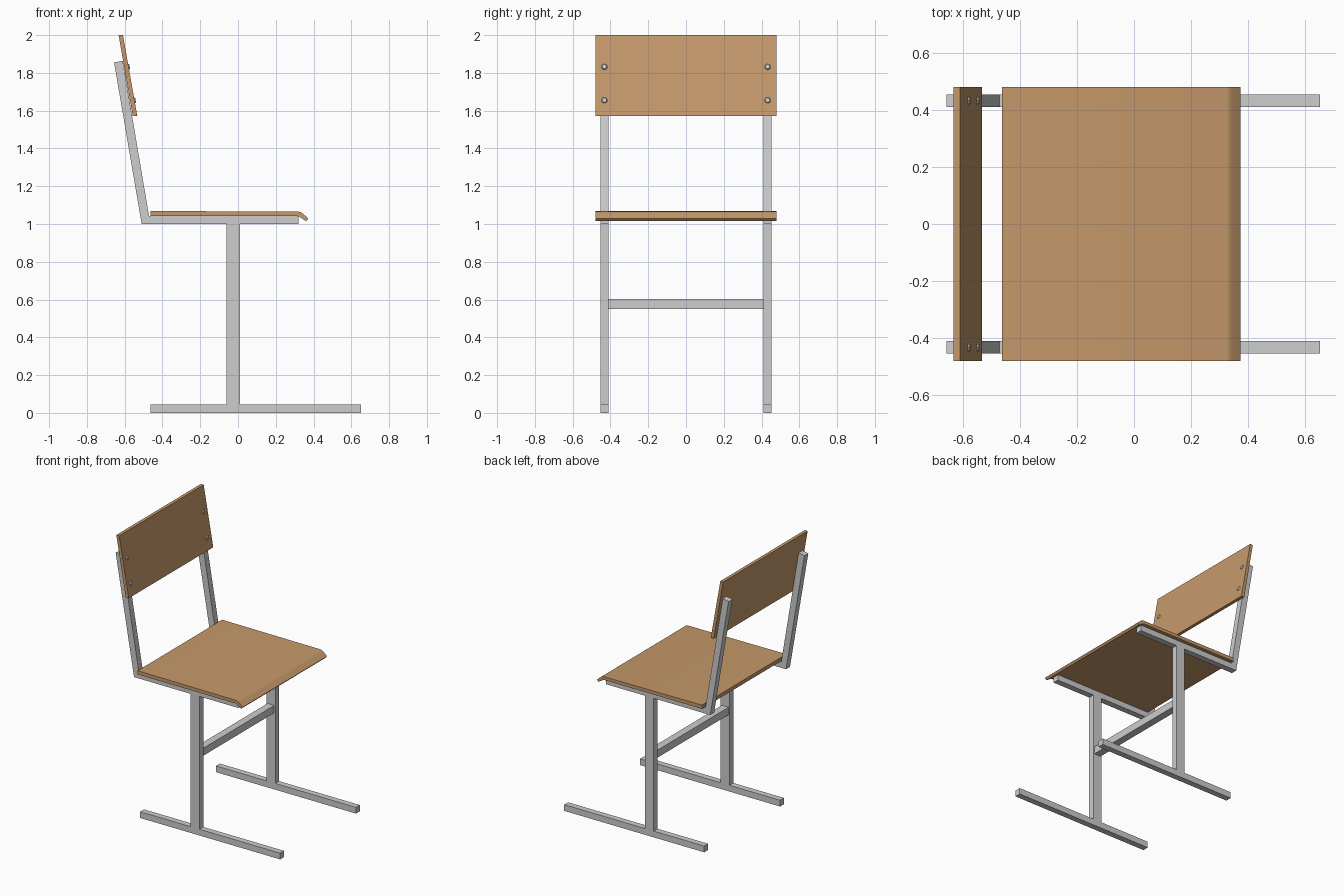
import bpy, bmesh, math
from mathutils import Vector, Matrix

if "Cube" in bpy.data.objects:
    bpy.data.objects.remove(bpy.data.objects["Cube"])


def material(name, rgb):
    m = bpy.data.materials.new(name)
    m.diffuse_color = (*rgb, 1)
    m.use_nodes = True
    m.node_tree.nodes["Principled BSDF"].inputs["Base Color"].default_value = m.diffuse_color
    return m


WOOD = material("light_wood", (0.56, 0.32, 0.145))
METAL = material("grey_metal", (0.61, 0.61, 0.61))


def finish(name, bm, mat, mirror=False):
    bmesh.ops.recalc_face_normals(bm, faces=bm.faces)
    me = bpy.data.meshes.new(name)
    bm.to_mesh(me)
    bm.free()
    me.materials.append(mat)
    ob = bpy.data.objects.new(name, me)
    bpy.context.collection.objects.link(ob)
    if mirror:
        mod = ob.modifiers.new("mirror", 'MIRROR')
        mod.use_axis = (False, True, False)
    return ob


def extrude_profile(name, pts, y0, y1, mat, mirror=False):
    """Extrude an x-z outline from y0 to y1."""
    bm = bmesh.new()
    face = bm.faces.new([bm.verts.new((x, y0, z)) for x, z in pts])
    ext = bmesh.ops.extrude_face_region(bm, geom=[face])
    verts = [v for v in ext["geom"] if isinstance(v, bmesh.types.BMVert)]
    bmesh.ops.translate(bm, verts=verts, vec=(0, y1 - y0, 0))
    return finish(name, bm, mat, mirror)


def rect(x0, x1, z0, z1):
    return [(x0, z0), (x1, z0), (x1, z1), (x0, z1)]


# Tubular frame, mirrored left and right
Y0, Y1 = 0.409, 0.453
extrude_profile("foot_rail", rect(-0.462, 0.652, 0, 0.045), Y0, Y1, METAL, True)
extrude_profile("leg", rect(-0.06, 0.01, 0.045, 1.0), Y0, Y1, METAL, True)
extrude_profile("seat_rail_and_back_post",
                [(-0.51, 1.0), (0.32, 1.0), (0.32, 1.042), (-0.471, 1.042),
                 (-0.61, 1.864), (-0.656, 1.855)], Y0, Y1, METAL, True)
extrude_profile("crossbar", rect(-0.052, 0.002, 0.55, 0.604), -Y0, Y0, METAL)

# Seat with a rounded, turned-down front lip
seat = extrude_profile("seat",
                       [(-0.463, 1.042), (0.312, 1.042), (0.326, 1.038), (0.36, 1.015),
                        (0.373, 1.029), (0.342, 1.056), (0.334, 1.062), (0.322, 1.065),
                        (-0.463, 1.069)], -0.48, 0.48, WOOD)

# Tilted backrest board
extrude_profile("backrest", [(-0.632, 2.0), (-0.609, 2.0), (-0.533, 1.571), (-0.557, 1.571)],
                -0.48, 0.48, WOOD)

# Low bolt heads on the front of the backrest
normal = Vector((0.429, 0, 0.076)).normalized()
bm = bmesh.new()
for z in (1.655, 1.832):
    pos = Vector((-0.609 + (2.0 - z) * 0.076 / 0.429, 0.432, z)) + normal * 0.001
    rot = normal.to_track_quat('Z', 'Y').to_matrix().to_4x4()
    bmesh.ops.create_cone(bm, cap_ends=True, segments=8, radius1=0.019, radius2=0.012,
                          depth=0.01, matrix=Matrix.Translation(pos) @ rot)
finish("backrest_bolts", bm, METAL, True)

# Smooth only the seat lip
bpy.context.view_layer.objects.active = seat
seat.select_set(True)
bpy.ops.object.shade_smooth_by_angle(angle=math.radians(35))
